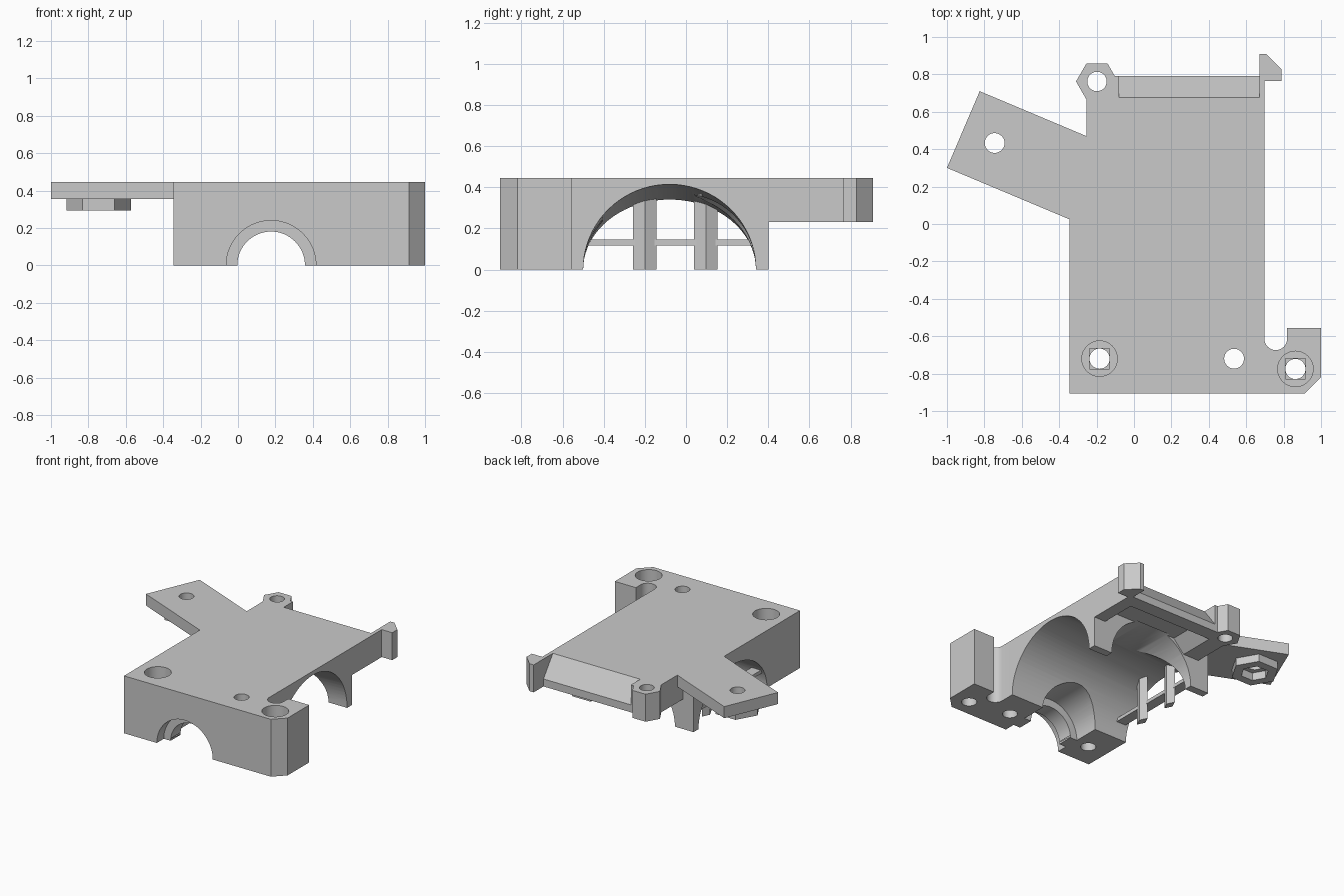
import bpy, bmesh, math
from mathutils import Matrix

old = bpy.data.objects.get("Cube")
if old:
    bpy.data.objects.remove(old, do_unlink=True)

grey = bpy.data.materials.new("plain grey")
grey.use_nodes = True
grey.diffuse_color = (0.59, 0.59, 0.59, 1)
grey.node_tree.nodes["Principled BSDF"].inputs["Base Color"].default_value = (0.59, 0.59, 0.59, 1)

TOP, SHELF, ARM = 0.445, 0.232, 0.355
# Turns an upright prism so that it runs along x, its outline lying in y and z
ALONG_X = Matrix(((0, 0, 1), (1, 0, 0), (0, 1, 0))).to_4x4()
# Turns an upright prism so that it runs along y, its outline lying in z and x
ALONG_Y = Matrix(((0, 1, 0), (0, 0, 1), (1, 0, 0))).to_4x4()


def finish(name, bm):
    bmesh.ops.recalc_face_normals(bm, faces=bm.faces)
    mesh = bpy.data.meshes.new(name)
    bm.to_mesh(mesh)
    bm.free()
    mesh.materials.append(grey)
    ob = bpy.data.objects.new(name, mesh)
    bpy.context.collection.objects.link(ob)
    return ob


def prism(name, outline, z0, z1, turn=None):
    bm = bmesh.new()
    face = bm.faces.new([bm.verts.new((x, y, z0)) for x, y in outline])
    new = bmesh.ops.extrude_face_region(bm, geom=[face])["geom"]
    verts = [v for v in new if isinstance(v, bmesh.types.BMVert)]
    bmesh.ops.translate(bm, verts=verts, vec=(0, 0, z1 - z0))
    if turn:
        bm.transform(turn)
    return finish(name, bm)


def box(name, x0, x1, y0, y1, z0, z1):
    return prism(name, [(x0, y0), (x1, y0), (x1, y1), (x0, y1)], z0, z1)


def ngon(cx, cy, r, n):
    return [(cx + r * math.cos(math.tau * i / n),
             cy + r * math.sin(math.tau * i / n)) for i in range(n)]


def drill(x, y, r, z0=-0.1, z1=0.6):
    return prism("cutter", ngon(x, y, r, 32), z0, z1)


def combine(target, tool, operation):
    mod = target.modifiers.new("join", "BOOLEAN")
    mod.operation, mod.solver, mod.object = operation, "EXACT", tool
    bpy.context.view_layer.update()
    graph = bpy.context.evaluated_depsgraph_get()
    result = bpy.data.meshes.new_from_object(target.evaluated_get(graph))
    target.modifiers.clear()
    target.data = result
    bpy.data.objects.remove(tool, do_unlink=True)


# Main housing with the corner block
body = prism("housing", [(-0.345, -0.905), (0.915, -0.905), (1, -0.82), (1, -0.555),
                         (0.698, -0.555), (0.698, 0.4), (-0.345, 0.4)], 0, TOP)

# Rear shelf, hook, hexagonal screw boss, side arm and nut holder
parts = [
    box("rear_shelf", -0.255, 0.698, 0.3, 0.79, SHELF, TOP),
    prism("hook", [(0.67, 0.7), (0.698, 0.7), (0.698, 0.765), (0.788, 0.765),
                   (0.788, 0.828), (0.706, 0.91), (0.67, 0.91)], SHELF, TOP),
    prism("screw_boss", ngon(-0.198, 0.762, 0.112, 6), SHELF, TOP),
    prism("side_arm", [(-1, 0.3), (-0.345, 0.025), (-0.2, 0.025), (-0.2, 0.447),
                       (-0.825, 0.71)], ARM, TOP),
    prism("nut_holder", ngon(-0.745, 0.433, 0.172, 6), 0.295, ARM + 0.02),
]
for part in parts:
    combine(body, part, "UNION")

# Tapered oval tunnel across the housing
bm = bmesh.new()
rings = []
for x, height in ((-0.42, 0.335), (0.72, 0.416)):
    rings.append([bm.verts.new((x, y, z)) for y, z in
                  [(-0.08 + 0.42 * c, height * s) for c, s in ngon(0, 0, 1, 80)]])
for i in range(80):
    j = (i + 1) % 80
    bm.faces.new((rings[0][i], rings[0][j], rings[1][j], rings[1][i]))
for ring in rings:
    bm.faces.new(ring)
cutters = [finish("cutter", bm)]

# Stepped seat at the front and a wide bore through the rear wall
for start, end, r in ((-0.95, -0.82, 0.24), (-0.85, -0.2, 0.181),
                      (-0.7, -0.2, 0.24), (-0.08, 0.42, 0.362)):
    cutters.append(prism("cutter", ngon(0, 0.177, r, 64), start, end, ALONG_Y))

# Screw holes, counterbores and their square ledges
for x, y in ((-0.184, -0.72), (0.863, -0.775)):
    cutters.append(drill(x, y, 0.054))
    cutters.append(drill(x, y, 0.095, TOP - 0.13))
    cutters.append(box("cutter", x - 0.053, x + 0.053, y - 0.055, y + 0.055, TOP - 0.15, TOP))
for x, y, r in ((0.535, -0.72, 0.053), (-0.745, 0.433, 0.053), (-0.198, 0.762, 0.052)):
    cutters.append(drill(x, y, r))
cutters.append(prism("cutter", ngon(-0.745, 0.433, 0.1, 6), 0.2, ARM))

# Cross holes in the side wall
for y in (-0.437, 0.277):
    cutters.append(prism("cutter", ngon(y, 0.353, 0.045, 32), 0.45, 0.8, ALONG_X))

# Rounded slot beside the corner block
arc = [(0.758 + 0.061 * math.cos(math.pi * (1 + i / 16)),
        -0.613 + 0.061 * math.sin(math.pi * (1 + i / 16))) for i in range(17)]
cutters.append(prism("cutter", [(0.697, -0.5)] + arc + [(0.819, -0.5)], -0.1, 0.6))

# Pocket under the rear shelf, with a slanted end
cutters.append(prism("cutter", [(0.1, -0.12), (0.1, 0.6), (0.33, 0.6), (0.33, -0.03),
                                (SHELF, -0.12)], 0.4, 0.68, ALONG_Y))

# Sloped rear edge
cutters.append(prism("cutter", [(0.675, TOP), (0.79, 0.29), (0.85, 0.29), (0.85, 0.55),
                                (0.675, 0.55)], -0.08, 0.67, ALONG_X))

for cutter in cutters:
    combine(body, cutter, "DIFFERENCE")

# Thin support posts and cross bar in the side opening
for i, y in enumerate((-0.2, 0.097)):
    outline = [(-0.245 + 0.028 * c, y + 0.057 * s) for c, s in ngon(0, 0, 1, 4)]
    prism(f"support_post_{i + 1}", outline, 0, 0.35)
box("support_bar", -0.32, -0.24, -0.475, 0.315, 0.118, 0.145)

bpy.ops.object.select_all(action="DESELECT")
body.select_set(True)
bpy.context.view_layer.objects.active = body
bpy.ops.object.shade_smooth_by_angle(angle=math.radians(25))
